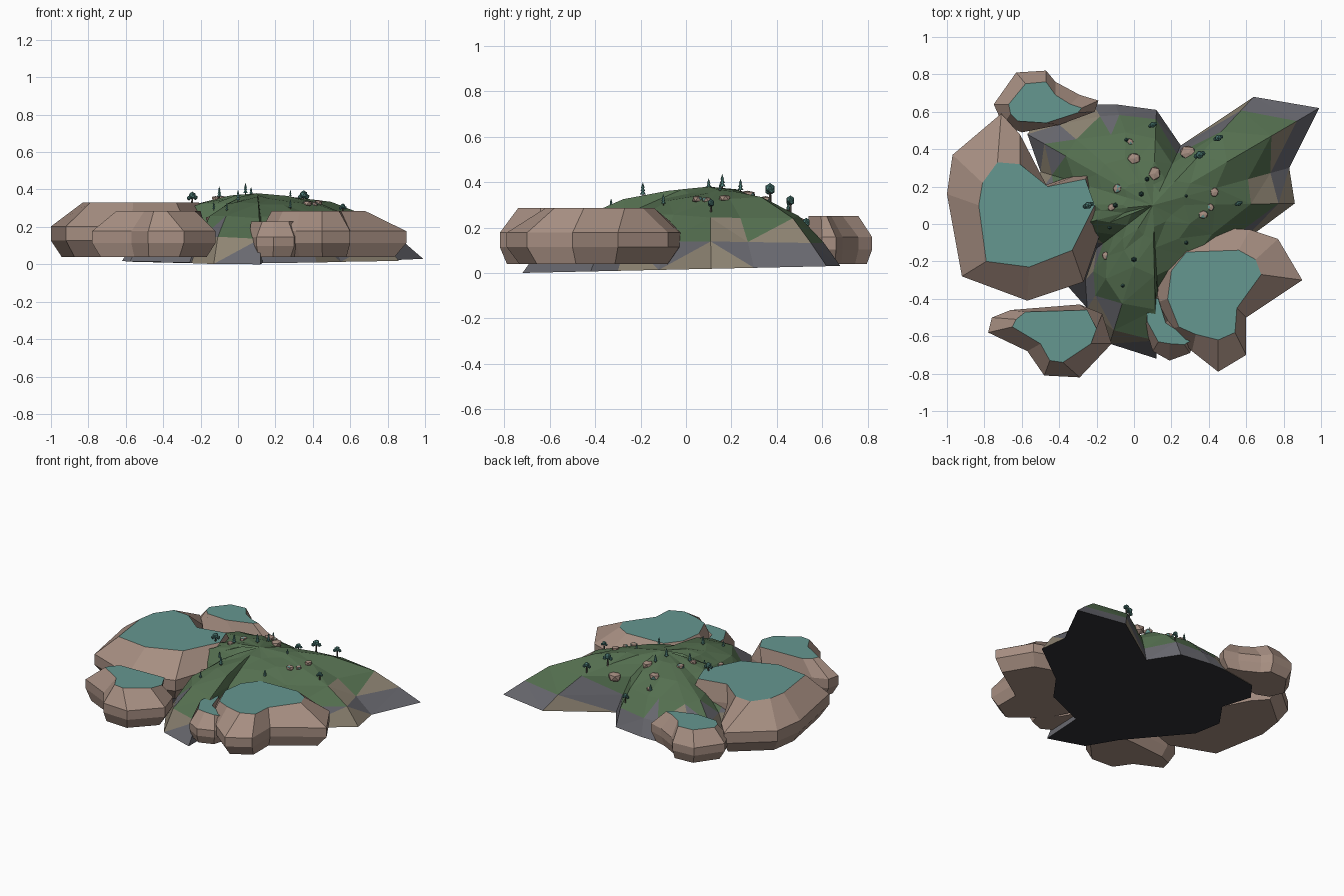
import bpy, bmesh, math, random
from mathutils import Vector, Matrix
from mathutils.bvhtree import BVHTree

if "Cube" in bpy.data.objects:
    bpy.data.objects.remove(bpy.data.objects["Cube"])

random.seed(4)


def material(name, r, g, b):
    m = bpy.data.materials.new(name)
    m.diffuse_color = (r, g, b, 1)
    m.use_nodes = True
    m.node_tree.nodes["Principled BSDF"].inputs["Base Color"].default_value = m.diffuse_color
    return m


GREEN = material("grass", .09, .16, .08)
GREY = material("slate", .14, .14, .16)
TAN = material("sand", .27, .23, .17)
DARK = material("underside", .03, .03, .035)
BROWN = material("rock", .38, .27, .22)
TEAL = material("moss", .13, .31, .28)
LEAF = material("leaf", .07, .19, .17)
BARK = material("bark", .08, .07, .06)


def finish(bm, name, mats):
    bmesh.ops.recalc_face_normals(bm, faces=bm.faces)
    me = bpy.data.meshes.new(name)
    bm.to_mesh(me)
    for m in mats:
        me.materials.append(m)
    ob = bpy.data.objects.new(name, me)
    bpy.context.collection.objects.link(ob)
    return ob


def bridge(bm, a, b, mat=0):
    n = len(a)
    for i in range(n):
        j = (i + 1) % n
        bm.faces.new((a[i], a[j], b[j], b[i])).material_index = mat


# Hill: star-shaped outline shrunk towards the summit in rings
outline = [(.99, .62), (.64, .68), (.25, .42), (.12, .61), (-.1, .64), (-.22, .64),
           (-.48, .6), (-.57, .48), (-.5, .28), (-.62, .11), (-.52, .04), (-.58, -.08),
           (-.4, -.1), (-.2, -.13), (-.26, -.3), (-.25, -.45), (-.13, -.64), (.12, -.72),
           (.13, -.42), (.42, -.3), (.55, -.12), (.86, .11), (.83, .3)]
profile = [(1, None), (.88, .14), (.7, .25), (.45, .325), (.22, .36)]
cx, cy = .1, .1
bm = bmesh.new()
rings = []
for s, z in profile:
    ring = []
    for x, y in outline:
        k = s if z is None else s * random.uniform(.97, 1.03)
        h = .022 * (y + .72) if z is None else z + random.uniform(-.01, .01)
        ring.append(bm.verts.new((cx + (x - cx) * k, cy + (y - cy) * k, h)))
    rings.append(ring)
for a, b in zip(rings, rings[1:]):
    bridge(bm, a, b)
summit = bm.verts.new((cx, cy, .38))
n = len(outline)
for i in range(n):
    bm.faces.new((rings[-1][i], rings[-1][(i + 1) % n], summit))
bmesh.ops.triangulate(bm, faces=bm.faces)
for f in bm.faces:
    c = f.calc_center_median()
    f.material_index = (random.choice((1, 1, 2)) if c.z < .13 else
                        random.choice((0, 0, 1, 2)) if c.z < .21 else 0)
base = bm.faces.new(rings[0])
base.material_index = 3
bmesh.ops.triangulate(bm, faces=[base])
finish(bm, "hill", [GREEN, GREY, TAN, DARK])
bm.faces.ensure_lookup_table()
bvh = BVHTree.FromBMesh(bm)


# Flat-topped boulders with a mossy cap
def boulder(name, outer, cap, top):
    bm = bmesh.new()
    n = len(outer)
    mx, my = sum(p[0] for p in outer) / n, sum(p[1] for p in outer) / n
    h = top - .04
    rows = []
    for s, z in ((.86, .04), (1, .04 + h * .3), (1, .04 + h * .56)):
        rows.append([bm.verts.new((mx + (x - mx) * s, my + (y - my) * s, z)) for x, y in outer])
    rows.append([bm.verts.new((x, y, top)) for x, y in cap])
    for a, b in zip(rows, rows[1:]):
        bridge(bm, a, b)
    bm.faces.new(rows[0])
    bm.faces.new(rows[-1]).material_index = 1
    finish(bm, name, [BROWN, TEAL])


boulder("left_boulder",
        [(-.97, .37), (-1, .16), (-.92, -.28), (-.57, -.41), (-.27, -.31), (-.18, -.05),
         (-.23, .29), (-.47, .21), (-.61, .48), (-.71, .59)],
        [(-.81, .22), (-.83, .1), (-.79, -.2), (-.56, -.23), (-.33, -.14), (-.21, .1),
         (-.26, .24), (-.46, .2), (-.61, .32), (-.73, .33)], .33)
boulder("front_left_boulder",
        [(-.78, -.58), (-.76, -.5), (-.66, -.46), (-.29, -.43), (-.17, -.48), (-.12, -.64),
         (-.29, -.82), (-.48, -.81), (-.57, -.68)],
        [(-.65, -.55), (-.63, -.51), (-.58, -.47), (-.25, -.46), (-.2, -.56), (-.23, -.64),
         (-.38, -.74), (-.45, -.73), (-.5, -.64)], .285)
boulder("right_boulder",
        [(.14, -.25), (.3, -.01), (.62, -.03), (.77, -.08), (.9, -.3), (.6, -.5), (.6, -.7),
         (.45, -.79), (.31, -.68), (.19, -.56), (.12, -.42)],
        [(.2, -.25), (.28, -.15), (.56, -.14), (.65, -.19), (.68, -.27), (.55, -.45),
         (.54, -.58), (.45, -.62), (.33, -.59), (.24, -.55), (.18, -.4)], .285)
boulder("small_front_boulder",
        [(.05, -.38), (.12, -.36), (.2, -.5), (.33, -.6), (.3, -.69), (.19, -.73),
         (.1, -.68), (.06, -.55)],
        [(.07, -.39), (.13, -.4), (.17, -.53), (.31, -.62), (.27, -.645), (.19, -.64),
         (.13, -.63), (.07, -.52)], .23)
boulder("back_left_boulder",
        [(-.75, .64), (-.63, .81), (-.47, .82), (-.42, .76), (-.29, .69), (-.19, .66),
         (-.21, .6), (-.4, .53), (-.6, .49), (-.7, .53)],
        [(-.67, .64), (-.58, .75), (-.47, .76), (-.42, .69), (-.34, .64), (-.28, .62),
         (-.3, .595), (-.47, .54), (-.62, .55), (-.66, .59)], .25)


def ground(x, y):
    hit = bvh.ray_cast(Vector((x, y, 2)), Vector((0, 0, -1)))[0]
    return hit.z if hit else .1


def cone(bm, p, r1, r2, h, seg, mat):
    out = bmesh.ops.create_cone(bm, cap_ends=True, segments=seg, radius1=r1, radius2=r2, depth=h,
                                matrix=Matrix.Translation((p[0], p[1], p[2] + h / 2)))
    for f in {f for v in out["verts"] for f in v.link_faces}:
        f.material_index = mat


# Round-crowned trees
def tree(x, y, s):
    z = ground(x, y) - .005
    bm = bmesh.new()
    cone(bm, (x, y, z), .006 * s, .004 * s, .05 * s, 5, 1)
    for dx, dy, dz, r in ((0, 0, .058, .019), (.016, .006, .048, .012), (-.015, -.006, .046, .012)):
        bmesh.ops.create_icosphere(bm, subdivisions=1, radius=r * s,
                                   matrix=Matrix.Translation((x + dx * s, y + dy * s, z + dz * s)))
    finish(bm, "round_tree", [LEAF, BARK])


# Conifers
def conifer(x, y, s):
    z = ground(x, y) - .005
    bm = bmesh.new()
    cone(bm, (x, y, z), .004 * s, .003 * s, .02 * s, 5, 1)
    for dz, r in ((.015, .014), (.03, .011), (.045, .008)):
        cone(bm, (x, y, z + dz * s), r * s, 0, .024 * s, 6, 0)
    finish(bm, "conifer", [LEAF, BARK])


# Small stones with mossy tops
def stone(x, y, r):
    z = ground(x, y)
    bm = bmesh.new()
    m = (Matrix.Translation((x, y, z + r * .15)) @ Matrix.Rotation(random.uniform(0, 6), 4, 'Z')
         @ Matrix.Diagonal((1, .85, .75, 1)))
    bmesh.ops.create_icosphere(bm, subdivisions=1, radius=r, matrix=m)
    for v in bm.verts:
        v.co.z = min(v.co.z, z + r * .65)
    for f in bm.faces:
        f.material_index = 1 if random.random() < .12 else 0
    finish(bm, "stone", [BROWN, TEAL])


for t in ((.1, .53, .9), (.45, .46, 1), (.35, .37, 1.2), (.56, .11, .8), (-.245, .1, 1.1)):
    tree(*t)
for t in ((-.1, .1, 1), (.04, .16, 1), (.07, .24, .9), (-.04, .45, .8), (.28, -.1, .8),
          (0, -.19, 1), (-.06, -.33, .7), (-.13, -.02, .7), (.28, .15, .6)):
    conifer(*t)
for t in ((0, .35, .038), (.29, .38, .05), (.11, .27, .04), (.43, .17, .028), (.37, .05, .028),
          (-.09, .19, .028), (-.15, -.17, .026), (-.12, .09, .024), (.41, .09, .022), (-.02, .44, .02)):
    stone(*t)
